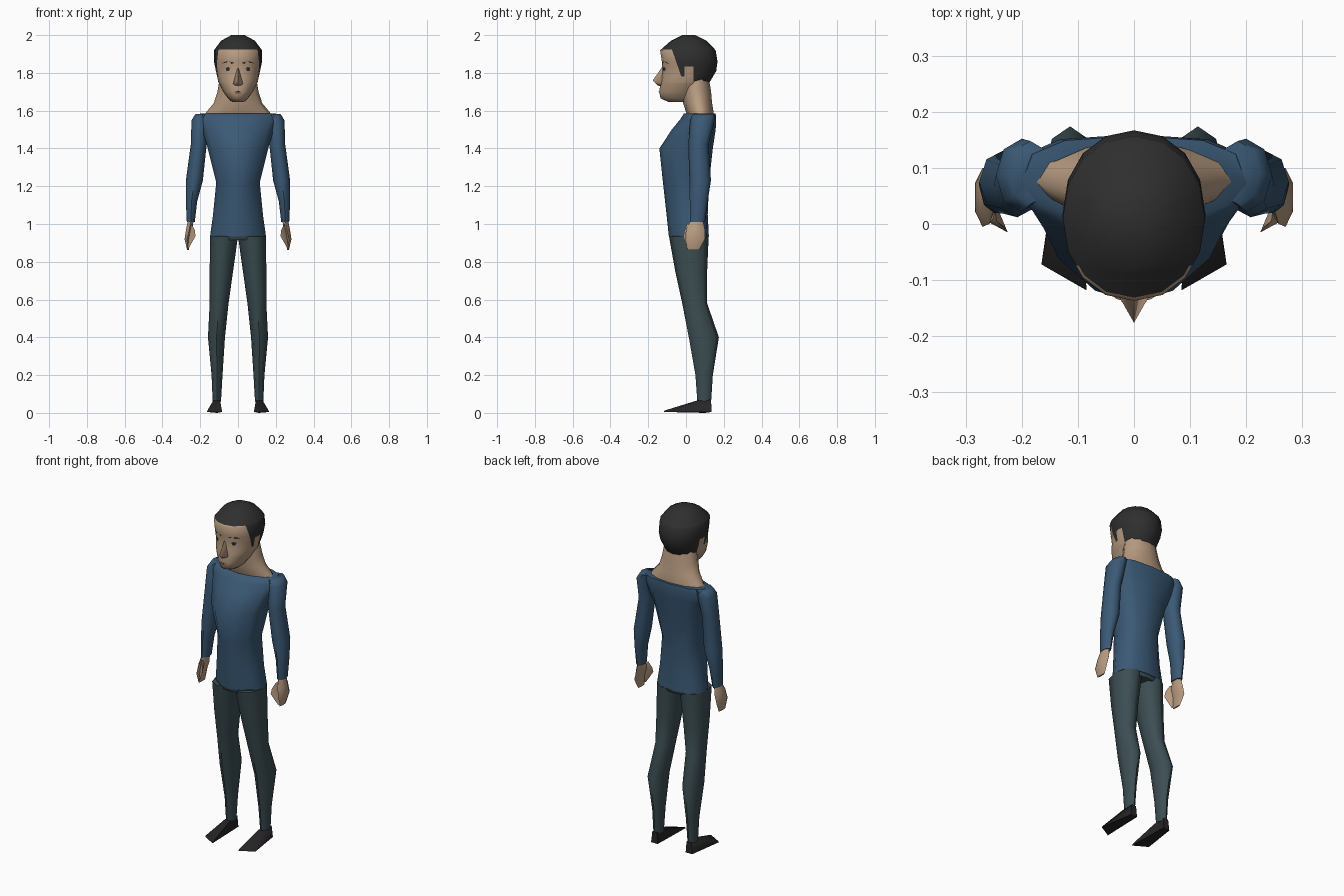
import bpy
import bmesh
from math import sin, cos, pi, copysign, radians
from mathutils import Vector
from mathutils.bvhtree import BVHTree

cube = bpy.data.objects.get("Cube")
if cube:
    bpy.data.objects.remove(cube, do_unlink=True)


def material(name, rgb):
    mat = bpy.data.materials.new(name)
    mat.use_nodes = True
    color = (*rgb, 1)
    mat.diffuse_color = color
    for node in mat.node_tree.nodes:
        if node.type == 'BSDF_PRINCIPLED':
            node.inputs["Base Color"].default_value = color
    return mat


skin = material("skin", (.48, .33, .22))
shirt_blue = material("shirt blue", (.043, .1, .178))
trouser_grey = material("trouser grey", (.045, .075, .085))
hair_black = material("hair black", (.028, .028, .028))
shoe_black = material("shoe black", (.02, .018, .02))
eye_grey = material("eye grey", (.4, .35, .3))
lip_brown = material("lip brown", (.36, .23, .15))


def finish(bm, name, *mats):
    """Turn a bmesh into a named, smooth shaded object."""
    bmesh.ops.recalc_face_normals(bm, faces=bm.faces)
    mesh = bpy.data.meshes.new(name)
    bm.to_mesh(mesh)
    bm.free()
    obj = bpy.data.objects.new(name, mesh)
    bpy.context.collection.objects.link(obj)
    for mat in mats:
        mesh.materials.append(mat)
    bpy.ops.object.select_all(action='DESELECT')
    obj.select_set(True)
    bpy.context.view_layer.objects.active = obj
    bpy.ops.object.shade_smooth_by_angle(angle=radians(60))


def loft(rings, sides=8, front_power=1.0, back_power=1.0, flip=1):
    """Skin rings given as (z, centre x, half width, front y, back y).
    Powers above one make that half pointed, below one boxy."""
    bm = bmesh.new()
    loops = []
    for z, cx, w, front, back in rings:
        loop = []
        for i in range(sides):
            s, c = sin(2 * pi * i / sides), cos(2 * pi * i / sides)
            power = front_power if c > 0 else back_power
            s = copysign(abs(s) ** power, s)
            c = copysign(abs(c) ** power, c)
            y = (front + back) / 2 - c * (back - front) / 2
            loop.append(bm.verts.new((flip * (cx + w * s), y, z)))
        loops.append(loop)
    for low, high in zip(loops, loops[1:]):
        for i in range(sides):
            j = (i + 1) % sides
            bm.faces.new((low[i], low[j], high[j], high[i]))
    bm.faces.new(loops[0])
    bm.faces.new(loops[-1])
    return bm


def hull(points, name, mat, flip=1):
    """Convex solid around a few corner points."""
    bm = bmesh.new()
    for x, y, z in points:
        bm.verts.new((flip * x, y, z))
    bmesh.ops.convex_hull(bm, input=bm.verts)
    finish(bm, name, mat)


# Head, with the hair cut in along the hairline
head = loft([(1.645, 0, .03, -.09, .03), (1.665, 0, .053, -.135, .06),
             (1.70, 0, .079, -.142, .09), (1.75, 0, .104, -.134, .125),
             (1.81, 0, .117, -.126, .16), (1.86, 0, .127, -.128, .167),
             (1.92, 0, .127, -.137, .157), (1.97, 0, .09, -.08, .11),
             (2.0, 0, .035, -.02, .05)], sides=16, front_power=.95, back_power=.95)
fringe, temple, burn, nape = 1.925, 1.835, 1.78, 1.745
burn_back, ear_back, slope = -.008, .04, .35
cuts = [((0, 0, z), (0, 0, 1)) for z in (fringe, temple, burn, nape)]
cuts += [((0, y, 0), (0, 1, 0)) for y in (burn_back, ear_back)]
cuts.append(((0, -.075, fringe), (0, 1, slope)))
for co, normal in cuts:
    geom = head.verts[:] + head.edges[:] + head.faces[:]
    bmesh.ops.bisect_plane(head, geom=geom, plane_co=co, plane_no=normal)
for face in head.faces:
    x, y, z = face.calc_center_median()
    behind = y > -.075 + (fringe - z) * slope
    low_hair = (z > temple or (y < burn_back and z > burn)
                or (y > ear_back and z > nape))
    face.material_index = int(z > fringe or (behind and low_hair))
surface = BVHTree.FromBMesh(head)
finish(head, "head", skin, hair_black)

# Nose
hull([(0, -.12, 1.84), (0, -.176, 1.76), (0, -.148, 1.732), (.033, -.118, 1.737),
      (-.033, -.118, 1.737), (0, -.10, 1.73)], "nose", skin)


def face_plate(name, points, mat, flip=1, lift=.003):
    """Thin painted detail laid onto the front of the head."""
    bm = bmesh.new()
    verts = []
    for x, z in points:
        hit = surface.ray_cast(Vector((flip * x, -1, z)), Vector((0, 1, 0)))[0]
        verts.append(bm.verts.new((hit.x, hit.y - lift, z)))
    center = sum((v.co for v in verts), Vector()) / len(verts)
    middle = bm.verts.new(center)
    for a, b in zip(verts, verts[1:] + verts[:1]):
        bm.faces.new((a, b, middle))
    bmesh.ops.recalc_face_normals(bm, faces=bm.faces)
    if sum(f.normal.y for f in bm.faces) > 0:
        bmesh.ops.reverse_faces(bm, faces=bm.faces)
    mesh = bpy.data.meshes.new(name)
    bm.to_mesh(mesh)
    bm.free()
    mesh.materials.append(mat)
    bpy.context.collection.objects.link(bpy.data.objects.new(name, mesh))


def oval(x, z, w, h, count=8):
    turns = [2 * pi * i / count for i in range(count)]
    return [(x + w * cos(t), z + h * sin(t)) for t in turns]


# Mouth
face_plate("mouth", oval(0, 1.698, .026, .005), lip_brown)

# Neck, spreading onto the shoulders
neck = loft([(1.56, 0, .19, .02, .14), (1.592, 0, .168, 0, .146),
             (1.64, 0, .128, -.015, .138), (1.70, 0, .109, -.03, .133),
             (1.78, 0, .095, -.03, .12)], sides=12, front_power=1.2)
finish(neck, "neck", skin)

# Shirt body, pointed at the chest and broad across the back
torso = loft([(.935, 0, .148, -.091, .121), (1.05, 0, .132, -.103, .115),
              (1.22, 0, .115, -.122, .122), (1.40, 0, .16, -.141, .142),
              (1.50, 0, .19, -.075, .157), (1.555, 0, .215, -.03, .16),
              (1.584, 0, .2, -.012, .157)], sides=12, front_power=1.2, back_power=.7)
finish(torso, "shirt_body", shirt_blue)

# Trouser waist
waist = loft([(.915, 0, .14, -.08, .11), (.94, 0, .145, -.09, .12)],
             sides=12, front_power=1.1, back_power=.8)
finish(waist, "trouser_waist", trouser_grey)

# Paired parts
for side, flip in (("left", 1), ("right", -1)):
    sleeve = loft([(1.01, .25, .021, .02, .10), (1.12, .246, .03, .02, .115),
                   (1.23, .231, .045, .018, .132), (1.42, .208, .042, .012, .12),
                   (1.55, .2, .046, .022, .152), (1.582, .185, .04, .035, .148)],
                  flip=flip)
    finish(sleeve, side + "_sleeve", shirt_blue)

    hand = loft([(.862, .265, .005, .01, .07), (.92, .27, .015, -.005, .10),
                 (.97, .258, .02, 0, .10), (1.02, .25, .017, .025, .09)],
                sides=6, flip=flip)
    finish(hand, side + "_hand", skin)
    hull([(.245, .005, 1.0), (.25, .045, .99), (.268, .02, .9), (.262, .005, .87),
          (.225, -.015, .935), (.228, -.008, .965)], side + "_thumb", skin, flip)

    leg = loft([(.06, .112, .022, .06, .133), (.20, .111, .029, .05, .142),
                (.40, .114, .045, .015, .174), (.58, .10, .05, -.02, .112),
                (.75, .088, .062, -.057, .112), (.935, .074, .074, -.09, .12)],
               front_power=.95, back_power=.95, flip=flip)
    finish(leg, side + "_trouser_leg", trouser_grey)

    hull([(.092, .135, .005), (.135, .135, .005), (.085, -.118, .005),
          (.165, -.072, .005), (.085, -.112, .013), (.162, -.07, .013),
          (.095, .06, .066), (.13, .06, .066), (.097, .133, .07),
          (.128, .133, .07), (.11, .1, 0)], side + "_shoe", shoe_black, flip)

    face_plate(side + "_eye", oval(.054, 1.82, .021, .011), eye_grey, flip)
    face_plate(side + "_pupil", oval(.054, 1.82, .011, .011), hair_black, flip, .005)
    face_plate(side + "_eyebrow", [(.025, 1.85), (.06, 1.853), (.088, 1.85),
                                   (.06, 1.862), (.025, 1.857)], hair_black, flip)
